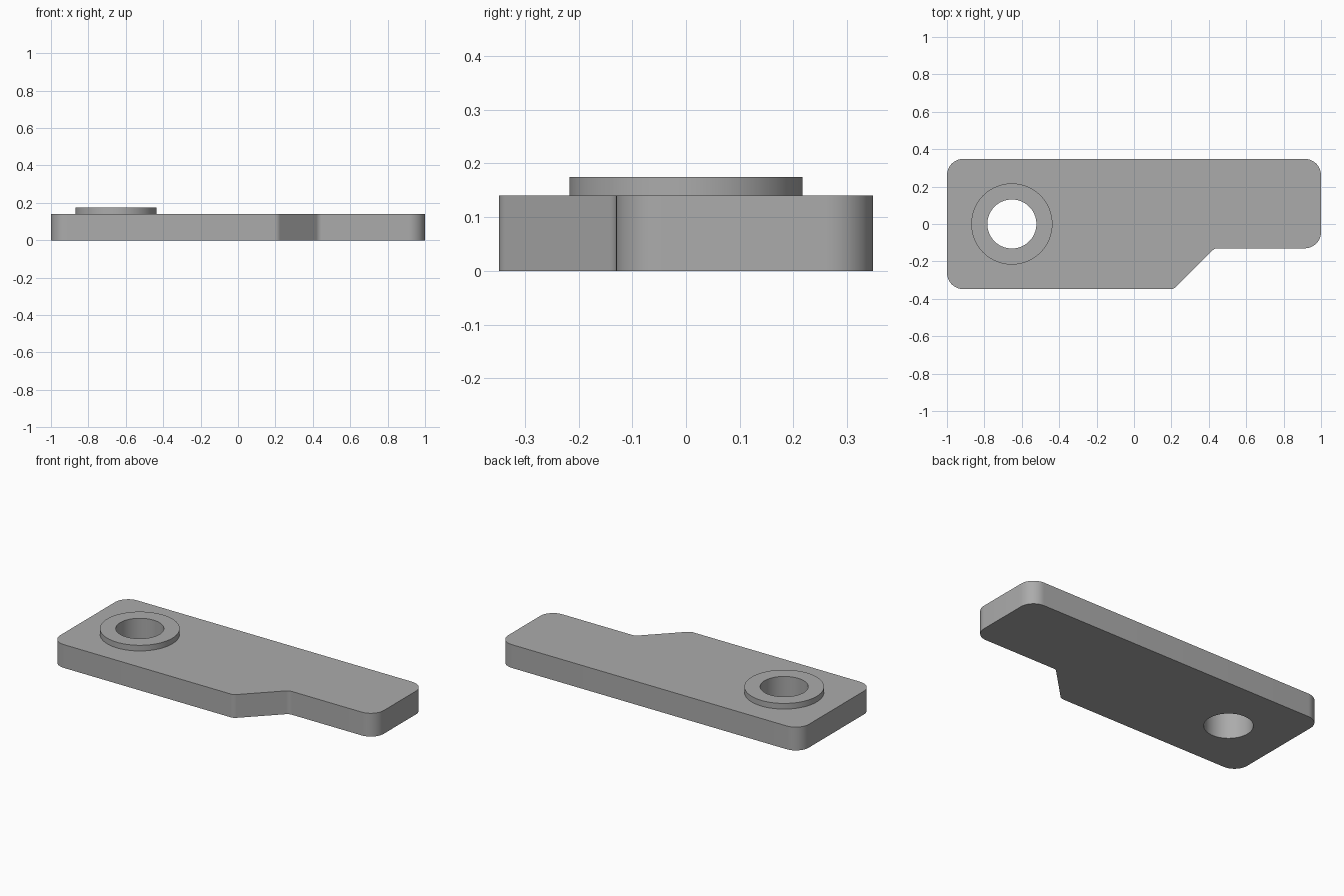
import bpy
import bmesh
from math import radians, sin, cos, pi
from mathutils import Vector

cube = bpy.data.objects.get("Cube")
if cube:
    bpy.data.objects.remove(cube, do_unlink=True)

THICKNESS, BOSS_TOP = 0.14, 0.174
HALF_DEPTH = 0.348
HOLE_X, BORE_RADIUS, BOSS_RADIUS = -0.653, 0.131, 0.217
ROUND, SMALL_ROUND = 0.087, 0.04

grey = bpy.data.materials.new("plain grey")
grey.use_nodes = True
colour = (0.41, 0.41, 0.41, 1)
grey.diffuse_color = colour
grey.node_tree.nodes["Principled BSDF"].inputs["Base Color"].default_value = colour


def rounded_outline(corners, steps=12):
    """Replace each (x, y, radius) corner with a tangent arc."""
    points = []
    for i, (x, y, r) in enumerate(corners):
        p = Vector((x, y))
        a = (Vector(corners[i - 1][:2]) - p).normalized()
        b = (Vector(corners[(i + 1) % len(corners)][:2]) - p).normalized()
        half = a.angle(b) / 2
        centre = p + (a + b).normalized() * r / sin(half)
        start = p + a * r * cos(half) / sin(half) - centre
        end = p + b * r * cos(half) / sin(half) - centre
        sweep = pi - 2 * half
        for k in range(steps + 1):
            t = k / steps
            arc = start * sin((1 - t) * sweep) + end * sin(t * sweep)
            points.append(centre + arc / sin(sweep))
    return points


def circle(radius, sides=96):
    return [Vector((HOLE_X + radius * cos(2 * pi * i / sides),
                    radius * sin(2 * pi * i / sides))) for i in range(sides)]


def prism(name, outline, bottom, top):
    bm = bmesh.new()
    face = bm.faces.new([bm.verts.new((p.x, p.y, bottom)) for p in outline])
    side = bmesh.ops.extrude_face_region(bm, geom=[face], use_keep_orig=True)
    verts = [v for v in side["geom"] if isinstance(v, bmesh.types.BMVert)]
    bmesh.ops.translate(bm, verts=verts, vec=(0, 0, top - bottom))
    bmesh.ops.recalc_face_normals(bm, faces=bm.faces)
    mesh = bpy.data.meshes.new(name)
    bm.to_mesh(mesh)
    bm.free()
    mesh.materials.append(grey)
    obj = bpy.data.objects.new(name, mesh)
    bpy.context.collection.objects.link(obj)
    return obj


def combine(target, tool, operation):
    mod = target.modifiers.new(operation.lower(), "BOOLEAN")
    mod.object, mod.operation, mod.solver = tool, operation, "EXACT"
    bpy.context.view_layer.objects.active = target
    bpy.ops.object.modifier_apply(modifier=mod.name)
    bpy.data.objects.remove(tool, do_unlink=True)


# Plate: wide end on the right, sloping step to the narrow end
plate = prism("mounting_plate", rounded_outline([
    (-1, -HALF_DEPTH, ROUND),
    (0.213, -HALF_DEPTH, SMALL_ROUND),
    (0.431, -0.13, SMALL_ROUND),
    (1, -0.13, ROUND),
    (1, HALF_DEPTH, ROUND),
    (-1, HALF_DEPTH, ROUND),
]), 0, THICKNESS)

# Raised boss around the hole
boss = prism("boss", circle(BOSS_RADIUS), THICKNESS / 2, BOSS_TOP)
combine(plate, boss, "UNION")

# Bore through plate and boss
bore = prism("bore_cutter", circle(BORE_RADIUS), -0.1, BOSS_TOP + 0.1)
bore.hide_render = True
combine(plate, bore, "DIFFERENCE")

# Smooth rounded walls, crisp rims
bpy.ops.object.select_all(action="DESELECT")
plate.select_set(True)
bpy.context.view_layer.objects.active = plate
bpy.ops.object.shade_smooth_by_angle(angle=radians(30))
